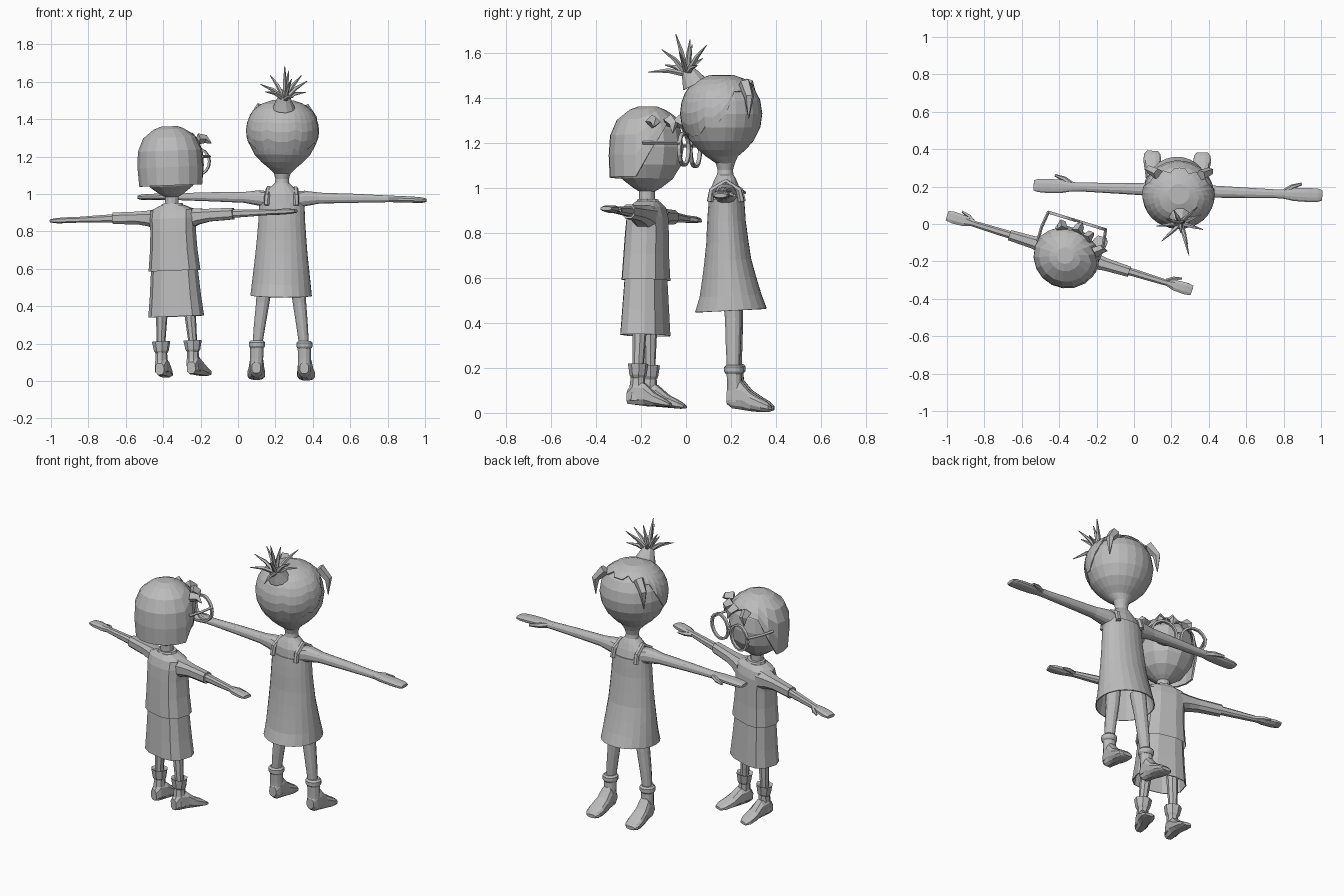
import bpy, bmesh, math
from mathutils import Matrix, Vector

grey = bpy.data.materials.new("plain grey")
grey.diffuse_color = (0.5, 0.5, 0.5, 1)

# placement of the two figures (both face +y)
TALL = Matrix.Translation((0.225, 0.18, 0)) @ Matrix.Rotation(math.radians(-2), 4, 'Z') @ Matrix.Rotation(math.radians(0.6), 4, 'Y')
SHORT = Matrix.Translation((-0.315, -0.175, 0)) @ Matrix.Rotation(math.radians(-17), 4, 'Z') @ Matrix.Rotation(math.radians(-2.2), 4, 'Y')
M = TALL


def finish(name, bm, thick=0):
    bmesh.ops.recalc_face_normals(bm, faces=bm.faces)
    bm.transform(M)
    me = bpy.data.meshes.new(name)
    bm.to_mesh(me)
    bm.free()
    me.materials.append(grey)
    ob = bpy.data.objects.new(name, me)
    bpy.context.collection.objects.link(ob)
    if thick:
        mod = ob.modifiers.new("thickness", 'SOLIDIFY')
        mod.thickness = thick
    return ob


def skin(bm, rings, caps=(True, True)):
    n = len(rings[0])
    vs = [[bm.verts.new(p) for p in r] for r in rings]
    for a, b in zip(vs, vs[1:]):
        for i in range(n):
            bm.faces.new((a[i], a[(i + 1) % n], b[(i + 1) % n], b[i]))
    if caps[0]:
        bm.faces.new(vs[0])
    if caps[1]:
        bm.faces.new(vs[-1])


def loft(name, rings, n=16, axis='z', p=2, caps=(True, True), tilt=0, thick=0):
    """rings: (position on axis, centre u, centre v, radius u, radius v)"""
    out = []
    for t, u, v, ru, rv in rings:
        ring = []
        for i in range(n):
            a = 2 * math.pi * (i + 0.5) / n
            c, s = math.cos(a), math.sin(a)
            pu = u + ru * math.copysign(abs(c) ** (2 / p), c)
            pv = v + rv * math.copysign(abs(s) ** (2 / p), s)
            ring.append({'z': (pu, pv, t + tilt * pv), 'x': (t, pu, pv), 'y': (pu, t, pv)}[axis])
        out.append(ring)
    bm = bmesh.new()
    skin(bm, out, caps)
    return finish(name, bm, thick)


def tube(name, pts, radii, n=6):
    pts = [Vector(q) for q in pts]
    out = []
    for k, q in enumerate(pts):
        d = pts[min(k + 1, len(pts) - 1)] - pts[max(k - 1, 0)]
        rot = d.to_track_quat('Z', 'Y')
        out.append([q + rot @ Vector((radii[k] * math.cos(2 * math.pi * i / n),
                                      radii[k] * math.sin(2 * math.pi * i / n), 0)) for i in range(n)])
    bm = bmesh.new()
    skin(bm, out)
    return finish(name, bm)


def spike(name, base, tip, r, bend=(0, 0, 0), n=5):
    base, tip = Vector(base), Vector(tip)
    mid = base.lerp(tip, 0.5) + Vector(bend)
    return tube(name, (base, mid, tip), (r, r * 0.75, 0.002), n)


def radius(profile, z):
    for (z0, r0), (z1, r1) in zip(profile, profile[1:]):
        if z <= z1:
            return r0 + (r1 - r0) * max(0, (z - z0) / (z1 - z0))
    return profile[-1][1]


def hair(name, profile, n, rows, zlow, cy, sy, thick):
    """shell following a head profile, with a hem height set per direction"""
    bm = bmesh.new()
    top = profile[-1][0]
    out = [[] for _ in range(rows)]
    for i in range(n):
        a = 2 * math.pi * i / n
        low = zlow(math.cos(a), math.sin(a), i)
        for j in range(rows):
            z = low + (top - low) * math.sin(j / (rows - 1) * math.pi / 2)
            r = radius(profile, z)
            out[j].append((r * math.cos(a), cy + r * sy * math.sin(a), z))
    skin(bm, out, (False, True))
    return finish(name, bm, thick)


def steps(value, table):
    for limit, z in table:
        if value < limit:
            return z
    return table[-1][1]


# ---------------- tall figure ----------------
head = [(1.05, .04), (1.08, .036), (1.11, .045), (1.14, .075), (1.17, .112), (1.21, .15), (1.27, .181),
        (1.33, .19), (1.39, .18), (1.44, .153), (1.475, .11), (1.495, .05)]
loft("tall_head", [(z, 0, -.02 + .015 * (z < 1.12), r, r * .95) for z, r in head], 24)
cap = [(z + .006, r + .007) for z, r in head[4:]]


def tall_hem(c, s, i):
    pts = [(-1, 1.225), (-.74, 1.23), (-.1, 1.275), (.42, 1.42), (.7, 1.445), (1, 1.455)]
    return radius(pts, s) + (.02 if i % 4 == 2 else 0)


hair("tall_hair_cap", cap, 32, 9, tall_hem, -.02, .95, .008)
for s in (-1, 1):
    spike("front_lock", (s * .115, .085, 1.465), (s * .165, .105, 1.31), .03, (s * .022, .012, .02))
tube("hair_bun", [(0.01, -.14, 1.46), (.01, -.16, 1.5), (.01, -.175, 1.525)], (.06, .042, .03), 10)
for d in [(0, -.05, .18), (-.08, .02, .13), (.085, .09, .13), (-.13, -.02, .08), (.12, -.03, .10), (.05, -.17, .01),
          (-.1, -.1, .04), (.02, .015, .155), (.11, .05, .04), (-.04, .07, .07), (.04, -.11, .11)]:
    b = Vector((.015, -.175, 1.505))
    spike("bun_spike", b, b + Vector(d), .014, (0, 0, .012))

loft("tall_torso", [(.88, 0, 0, .11, .075), (.95, 0, 0, .12, .073), (1.0, 0, -.005, .105, .064),
                    (1.035, 0, -.005, .065, .05), (1.06, 0, -.005, .037, .037)], 16)
loft("tall_dress", [(.455, 0, .02, .165, .16), (.52, 0, .018, .158, .138), (.6, 0, .012, .149, .12),
                    (.68, 0, .006, .14, .104), (.76, 0, .004, .133, .094), (.85, 0, 0, .126, .086),
                    (.91, 0, 0, .123, .082), (.955, 0, 0, .122, .078)], 24, caps=(False, False), tilt=.05, thick=.006)
for s in (-1, 1):
    # strap, arm, thumb
    tube("dress_strap", [(s * .08, .07, .94), (s * .078, .058, .99), (s * .072, 0, 1.028), (s * .078, -.062, .99),
                         (s * .08, -.07, .94)], (.015,) * 5, 6)
    loft("tall_arm", [(s * x, 0, z, ry, rz) for x, z, ry, rz in
                      [(.07, .965, .05, .05), (.12, .977, .045, .043), (.2, .98, .033, .03), (.38, .981, .028, .025),
                       (.53, .98, .024, .02), (.57, .98, .026, .018), (.62, .979, .036, .018), (.7, .977, .039, .017),
                       (.75, .975, .036, .015), (.772, .974, .028, .009)]], 12, 'x', 2.4)
    tube("tall_thumb", [(s * .57, .012, .98), (s * .61, .04, .977), (s * .66, .058, .972)], (.016, .014, .007), 6)
    # leg, boot
    loft("tall_leg", [(.17, s * .127, .035, .026, .028), (.3, s * .113, .034, .032, .034),
                      (.42, s * .098, .034, .037, .038), (.55, s * .085, .025, .045, .045)], 12)
    loft("boot_cuff", [(.175, s * .127, .037, .037, .036), (.185, s * .127, .037, .044, .043),
                       (.205, s * .127, .037, .044, .043), (.215, s * .127, .037, .034, .034)], 14)
    loft("boot_shaft", [(.05, s * .128, .042, .036, .036), (.12, s * .128, .041, .036, .034),
                        (.18, s * .127, .038, .037, .034)], 12)
    loft("boot_foot", [(y, s * x, (top + bot) / 2, rx, (top - bot) / 2) for y, x, bot, top, rx in
                       [(.006, .128, .04, .1, .024), (.03, .128, .02, .14, .035), (.07, .129, .014, .15, .038),
                        (.11, .131, .008, .1, .043), (.155, .133, .004, .07, .049), (.19, .134, .004, .048, .045),
                        (.207, .134, .01, .03, .03)]], 12, 'y', 2.5)

# ---------------- short figure ----------------
M = SHORT
face = [(.92, .036), (.985, .036), (1.0, .062), (1.04, .115), (1.1, .152), (1.18, .164), (1.26, .15), (1.31, .115), (1.335, .05)]
loft("short_head", [(z, 0, -.01, r, r * .98) for z, r in face], 12)
bob = [(1.04, .172), (1.12, .178), (1.2, .179), (1.26, .168), (1.31, .138), (1.345, .09), (1.362, .045)]


def bob_hem(c, s, i):
    return steps(s, [(.1, 1.045), (.35, 1.15), (.65, 1.24), (2, 1.275)]) + (.025 if s > .6 and i % 2 else 0)


hair("short_bob_hair", bob, 18, 6, bob_hem, -.01, .97, .01)
# fringe locks
for b, t in [((.02, .13, 1.30), (.035, .178, 1.235)), ((-.06, .12, 1.30), (-.085, .155, 1.23)),
             ((.08, .11, 1.30), (.11, .14, 1.24)), ((.14, .05, 1.29), (.205, .08, 1.265))]:
    spike("fringe_lock", b, t, .03, (0, .015, .01), 4)

# round glasses
for s in (-1, 1):
    bm = bmesh.new()
    rings = []
    for i in range(16):
        a = 2 * math.pi * i / 16
        rings.append([(s * .086 + r * math.cos(a), y, 1.17 + r * math.sin(a))
                      for r, y in [(.066, .178), (.078, .178), (.078, .194), (.066, .194)]])
    skin(bm, rings + [rings[0]], (False, False))
    bmesh.ops.remove_doubles(bm, verts=bm.verts, dist=1e-5)
    finish("glasses_rim", bm)
    tube("glasses_temple", [(s * .16, .188, 1.195), (s * .172, .1, 1.195), (s * .17, .02, 1.195)], (.008,) * 3, 4)
tube("glasses_bridge", [(-.02, .186, 1.185), (0, .188, 1.19), (.02, .186, 1.185)], (.007,) * 3, 4)

# shirt and skirt
loft("short_skirt", [(.345, 0, -.01, .148, .102), (.45, 0, -.01, .136, .096), (.62, 0, -.01, .122, .086)],
     12, p=2.8, caps=(False, True), thick=.005)
loft("short_shirt", [(.59, 0, -.01, .137, .1), (.7, 0, -.01, .125, .094), (.8, 0, -.008, .12, .09),
                     (.87, 0, -.006, .122, .085), (.915, 0, -.005, .118, .072), (.94, 0, -.005, .065, .05)],
     12, p=2.8, caps=(False, True))
loft("shirt_collar", [(.93, 0, -.005, .066, .055), (.95, 0, -.005, .055, .047)], 10)
for s in (-1, 1):
    # sleeve, forearm with hand, thumb
    loft("short_sleeve", [(s * x, .008, z, ry, rz) for x, z, ry, rz in
                          [(.08, .865, .06, .062), (.14, .875, .046, .044), (.2, .88, .036, .036), (.335, .883, .03, .033)]], 8, 'x', 2.6)
    loft("short_arm", [(s * x, .01, z, ry, rz) for x, z, ry, rz in
                       [(.32, .883, .022, .024), (.44, .883, .02, .02), (.545, .883, .017, .016), (.585, .883, .03, .017),
                        (.65, .883, .034, .015), (.685, .883, .028, .009)]], 8, 'x', 2.6)
    tube("short_thumb", [(s * .54, .018, .883), (s * .575, .042, .88), (s * .615, .055, .876)], (.014, .012, .006), 5)
    # leg, flared cuff, shoe
    loft("short_leg", [(.12, s * .088, -.015, .022, .024), (.22, s * .088, -.015, .024, .026),
                       (.42, s * .075, -.012, .034, .034)], 8)
    loft("shoe_cuff", [(.15, s * .088, -.015, .03, .03), (.165, s * .088, -.015, .04, .038),
                       (.215, s * .088, -.015, .05, .045), (.205, s * .088, -.015, .03, .03)], 8)
    loft("shoe_shaft", [(.05, s * .09, -.02, .036, .04), (.16, s * .088, -.015, .03, .032)], 8)
    loft("shoe_foot", [(y, s * x, (top + bot) / 2, rx, (top - bot) / 2) for y, x, bot, top, rx in
                       [(-.06, .088, .035, .1, .025), (-.03, .088, .03, .14, .035), (.02, .092, .028, .13, .037),
                        (.07, .1, .025, .085, .042), (.12, .108, .022, .058, .04), (.145, .111, .024, .04, .026)]], 8, 'y', 2.6)
